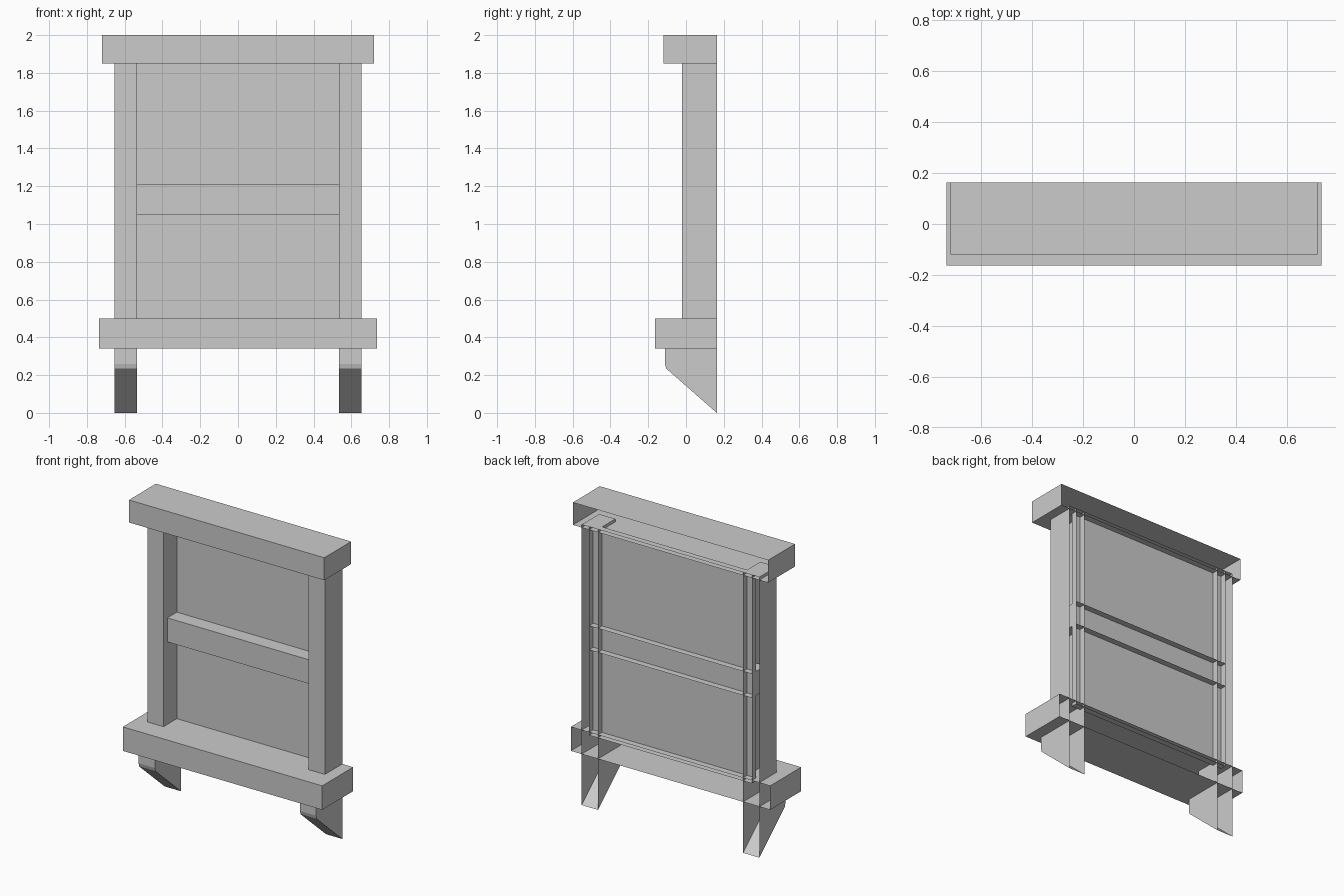
import bpy
import bmesh

cube = bpy.data.objects.get("Cube")
if cube:
    bpy.data.objects.remove(cube, do_unlink=True)

BACK = 0.163  # every part ends, open, on this wall plane

grey = bpy.data.materials.new("light_grey")
grey.use_nodes = True
colour = (0.6, 0.6, 0.6, 1)
grey.diffuse_color = colour
grey.node_tree.nodes["Principled BSDF"].inputs["Base Color"].default_value = colour


def extrude_profile(name, profile, x0, x1):
    """Sweep a (y, z) outline along x and leave the wall side open."""
    bm = bmesh.new()
    face = bm.faces.new([bm.verts.new((x0, y, z)) for y, z in profile])
    swept = bmesh.ops.extrude_face_region(bm, geom=[face], use_keep_orig=True)
    moved = [v for v in swept["geom"] if isinstance(v, bmesh.types.BMVert)]
    bmesh.ops.translate(bm, verts=moved, vec=(x1 - x0, 0, 0))
    bmesh.ops.recalc_face_normals(bm, faces=bm.faces)
    wall = [f for f in bm.faces if all(abs(v.co.y - BACK) < 1e-5 for v in f.verts)]
    bmesh.ops.delete(bm, geom=wall, context="FACES")
    mesh = bpy.data.meshes.new(name)
    bm.to_mesh(mesh)
    bm.free()
    mesh.materials.append(grey)
    obj = bpy.data.objects.new(name, mesh)
    bpy.context.collection.objects.link(obj)
    return obj


def board(name, half_width, front, bottom, top):
    outline = [(front, bottom), (BACK, bottom), (BACK, top), (front, top)]
    return extrude_profile(name, outline, -half_width, half_width)


# Horizontal boards
board("top_beam", 0.72, -0.12, 1.85, 2.0)
board("sill", 0.735, -0.163, 0.34, 0.5)
board("middle_rail", 0.6, 0.02, 1.05, 1.21)
board("back_panel", 0.6, 0.12, 0.48, 1.87)

# Side posts, widening inside the sill into slanted brackets
post = [(BACK, 1.87), (-0.02, 1.87), (-0.02, 0.42), (-0.112, 0.42),
        (-0.112, 0.26), (-0.105, 0.235), (BACK, 0.0)]
for side, x0, x1 in (("left", 0.535, 0.655), ("right", -0.655, -0.535)):
    extrude_profile(side + "_post", post, x0, x1)
